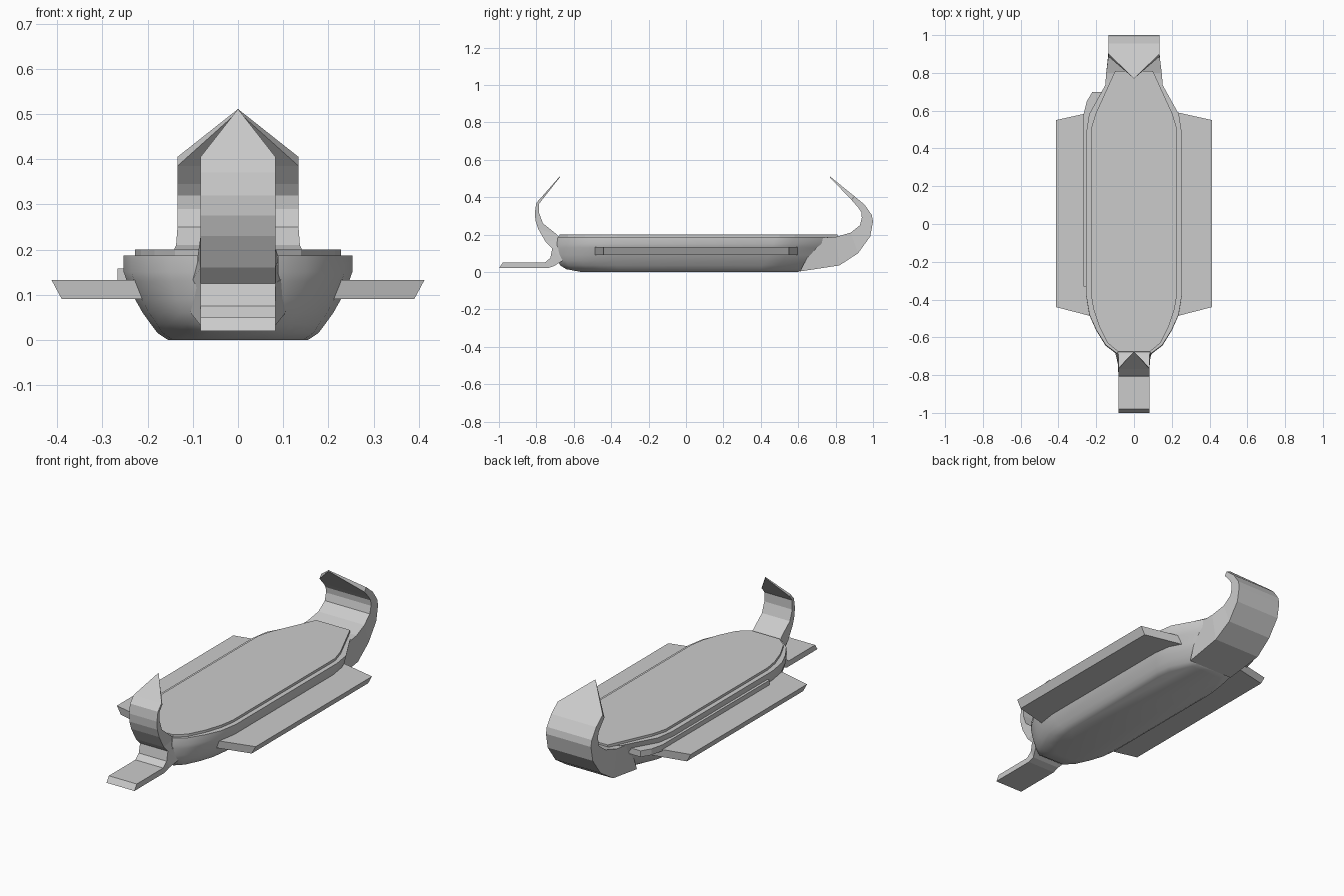
import bpy, math

if "Cube" in bpy.data.objects:
    bpy.data.objects.remove(bpy.data.objects["Cube"])


def make(name, verts, faces, smooth=None):
    me = bpy.data.meshes.new(name)
    me.from_pydata(verts, [], faces)
    ob = bpy.data.objects.new(name, me)
    bpy.context.collection.objects.link(ob)
    bpy.context.view_layer.objects.active = ob
    ob.select_set(True)
    bpy.ops.object.mode_set(mode='EDIT')
    bpy.ops.mesh.select_all(action='SELECT')
    bpy.ops.mesh.remove_doubles(threshold=0.0005)
    bpy.ops.mesh.normals_make_consistent(inside=False)
    bpy.ops.object.mode_set(mode='OBJECT')
    if smooth:
        bpy.ops.object.shade_smooth_by_angle(angle=math.radians(smooth))
    ob.select_set(False)
    return ob


def loft(name, rings, smooth=None):
    """Skin equal-length closed rings and cap both ends."""
    n = len(rings[0])
    verts = [v for r in rings for v in r]
    faces = [(k * n + i, k * n + (i + 1) % n, (k + 1) * n + (i + 1) % n, (k + 1) * n + i)
             for k in range(len(rings) - 1) for i in range(n)]
    faces += [tuple(range(n)), tuple(range((len(rings) - 1) * n, len(rings) * n))]
    return make(name, verts, faces, smooth)


def sym(half, z):
    """Mirror a half outline across x = 0 into a ring at height z."""
    return [(x, y, z) for x, y in half] + [(-x, y, z) for x, y in reversed(half)]


def ribbon(name, stations):
    """Curved post: outer y,z,half width and inner y,z,half width per station."""
    return loft(name, [[(-wo, yo, zo), (wo, yo, zo), (wi, yi, zi), (-wi, yi, zi)]
                       for yo, zo, wo, yi, zi, wi in stations])


# hull: one plan outline, reshaped at each height
plan = [(.09, -.685), (.15, -.64), (.20, -.56), (.236, -.48), (.253, -.38),
        (.253, .48), (.238, .58), (.155, .73), (.14, .76)]
levels = [(0, .155, .56, .60), (.015, .178, .64, .625), (.035, .193, .672, .65),
          (.06, .211, .685, .68), (.09, .228, .69, .70), (.13, .246, .69, .72),
          (.15, .253, .69, .74), (.187, .253, .685, .76)]
rings = []
for z, w, front, back in levels:
    rings.append(sym([(x * w / .253, y * (front / .685 if y < 0 else back / .76))
                      for x, y in plan], z))
loft("hull", rings, 35)

# raised deck
deck = [(.085, -.675), (.14, -.63), (.185, -.54), (.215, -.45), (.228, -.37),
        (.228, .50), (.205, .58), (.10, .81)]
loft("deck", [sym(deck, .18), sym(deck, .2)])

# bow post with pointed tip
ribbon("bow_post", [
    (-.715, .125, .083, -.66, .125, .105),
    (-.75, .16, .083, -.67, .18, .09),
    (-.79, .23, .083, -.69, .20, .083),
    (-.805, .275, .083, -.765, .26, .083),
    (-.808, .32, .083, -.785, .315, .083),
    (-.80, .37, .083, -.785, .365, .083),
    (-.768, .405, .083, -.762, .395, .083),
    (-.675, .511, 0, -.675, .505, 0)])

# ram below the bow
ribbon("ram", [
    (-1, .02, .083, -.98, .05, .083),
    (-.74, .02, .083, -.755, .05, .083),
    (-.705, .032, .083, -.725, .075, .083),
    (-.66, .06, .105, -.715, .125, .083),
    (-.64, .10, .105, -.66, .14, .105)])

# stern post with pointed tip
ribbon("stern_post", [
    (.61, .003, .135, .70, .18, .155),
    (.82, .035, .14, .80, .187, .147),
    (.92, .10, .134, .88, .21, .137),
    (.985, .19, .134, .93, .25, .134),
    (1, .27, .134, .94, .29, .134),
    (.993, .305, .134, .937, .32, .134),
    (.955, .36, .134, .92, .345, .134),
    (.90, .405, .134, .885, .385, .134),
    (.77, .511, 0, .77, .505, 0)])

# oar galleries on both sides
for side, label in ((1, "right"), (-1, "left")):
    top = [(.18, -.50), (.413, -.44), (.413, .55), (.18, .602)]
    low = [(.155, -.50), (.39, -.44), (.39, .55), (.155, .602)]
    loft("oar_gallery_" + label, [[(side * x, y, z) for x, y in pts]
                                  for z, pts in ((.09, low), (.133, top))])

# rubbing rail on the left side
rail = [(-.20, -.33), (-.267, -.33), (-.267, .58), (-.25, .65), (-.22, .70), (-.14, .70)]
loft("side_rail", [[(x, y, z) for x, y in rail] for z in (.125, .158)])
